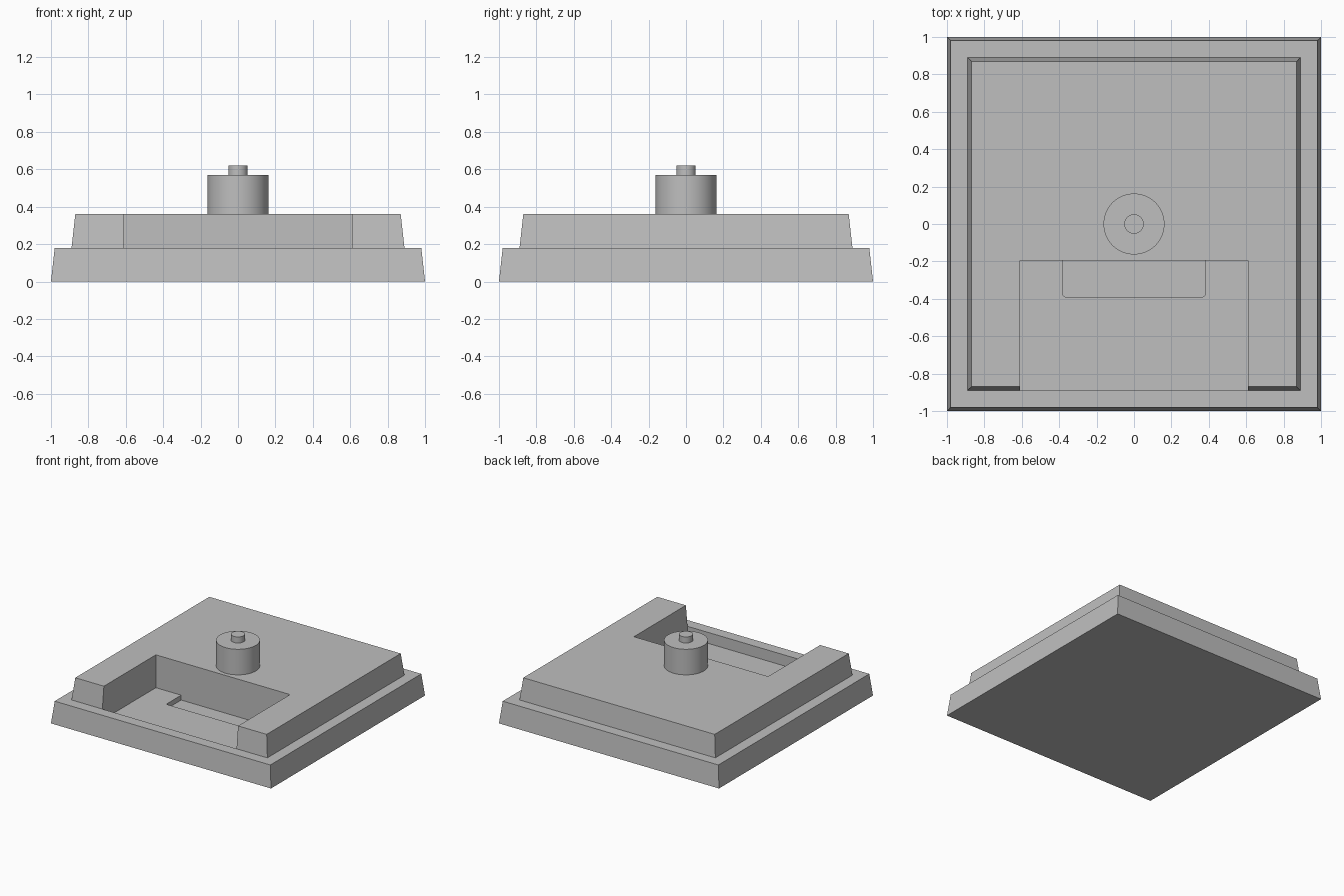
import bpy
import bmesh

old = bpy.data.objects.get("Cube")
if old:
    bpy.data.objects.remove(old, do_unlink=True)

# Single grey material
grey = bpy.data.materials.new("plain_grey")
grey.use_nodes = True
colour = (0.52, 0.52, 0.52, 1)
grey.diffuse_color = colour
grey.node_tree.nodes["Principled BSDF"].inputs["Base Color"].default_value = colour


def make_object(name, bm):
    bmesh.ops.recalc_face_normals(bm, faces=bm.faces)
    mesh = bpy.data.meshes.new(name)
    bm.to_mesh(mesh)
    bm.free()
    mesh.materials.append(grey)
    obj = bpy.data.objects.new(name, mesh)
    bpy.context.collection.objects.link(obj)
    return obj


def block(name, half_x, y0, y1, z0, z1, taper=0, corner=0):
    """Box centred in x, drawn in by taper at the top, with optional rounded front corners."""
    bm = bmesh.new()
    bmesh.ops.create_cube(bm, size=1)
    for v in bm.verts:
        inset = taper if v.co.z > 0 else 0
        v.co.x = (half_x - inset) * (1 if v.co.x > 0 else -1)
        v.co.y = y1 - inset if v.co.y > 0 else y0 + inset
        v.co.z = z1 if v.co.z > 0 else z0
    if corner:
        edges = [e for e in bm.edges
                 if all(v.co.y == e.verts[0].co.y < (y0 + y1) / 2 for v in e.verts)
                 and e.verts[0].co.x == e.verts[1].co.x]
        bmesh.ops.bevel(bm, geom=edges, offset=corner, segments=4,
                        profile=0.5, affect='EDGES')
    return make_object(name, bm)


def cylinder(name, radius, z0, z1):
    bm = bmesh.new()
    bmesh.ops.create_cone(bm, cap_ends=True, segments=64, radius1=radius,
                          radius2=radius, depth=z1 - z0)
    bmesh.ops.translate(bm, verts=bm.verts, vec=(0, 0, (z0 + z1) / 2))
    obj = make_object(name, bm)
    activate(obj)
    bpy.ops.object.shade_smooth_by_angle()


def activate(obj):
    bpy.ops.object.select_all(action='DESELECT')
    obj.select_set(True)
    bpy.context.view_layer.objects.active = obj


def cut(target, cutter):
    cutter.hide_render = True
    mod = target.modifiers.new("cut", 'BOOLEAN')
    mod.operation = 'DIFFERENCE'
    mod.solver = 'EXACT'
    mod.object = cutter
    activate(target)
    bpy.ops.object.modifier_apply(modifier=mod.name)
    bpy.data.objects.remove(cutter, do_unlink=True)


# Two stepped, tapered slabs
lower_slab = block("lower_slab", 1, -1, 1, 0, 0.18, taper=0.02)
upper_slab = block("upper_slab", 0.89, -0.89, 0.89, 0.18, 0.36, taper=0.02)

# Open notch in the front, sunken pocket below it, and a shallow slot in its floor
notch_back = -0.195
cut(upper_slab, block("notch_cutter", 0.61, -1.2, notch_back, 0.1, 0.5))
cut(lower_slab, block("pocket_cutter", 0.61, -0.89, notch_back, 0.09, 0.5))
cut(lower_slab, block("slot_cutter", 0.38, -0.39, notch_back, 0.05, 0.12, corner=0.015))

# Round boss with a small pin on top
cylinder("boss", 0.163, 0.36, 0.57)
cylinder("pin", 0.052, 0.57, 0.62)
